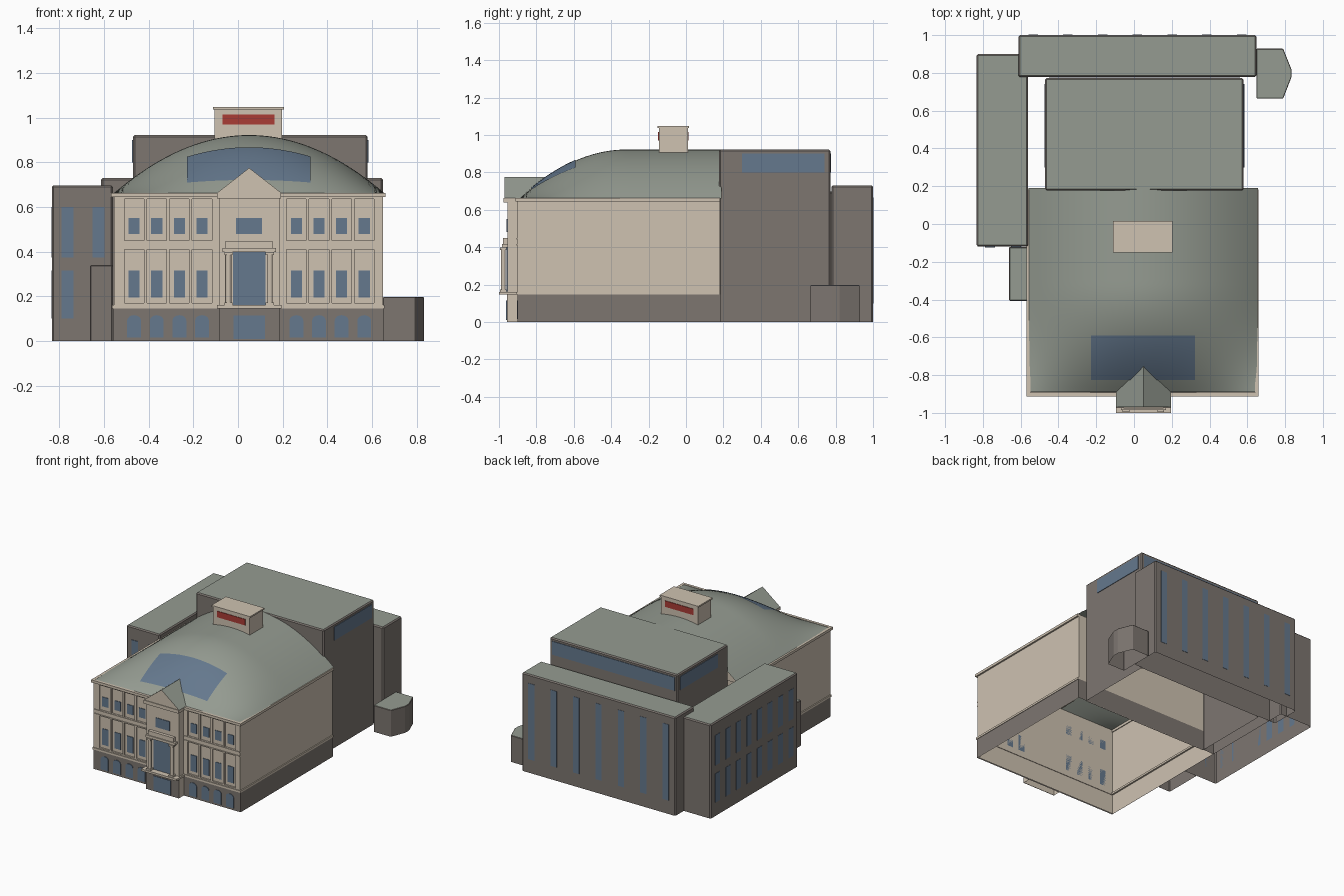
import bpy, bmesh, math

if "Cube" in bpy.data.objects:
    bpy.data.objects.remove(bpy.data.objects["Cube"])


def material(name, r, g, b):
    m = bpy.data.materials.new(name)
    m.diffuse_color = (r, g, b, 1)
    m.use_nodes = True
    m.node_tree.nodes["Principled BSDF"].inputs["Base Color"].default_value = m.diffuse_color
    return m


CREAM = material("cream stone", 0.62, 0.54, 0.44)
GREY = material("grey masonry", 0.205, 0.18, 0.163)
ROOF = material("grey green roof", 0.30, 0.33, 0.285)
GLASS = material("blue glass", 0.13, 0.19, 0.27)
RED = material("red sign", 0.40, 0.045, 0.035)


def finish(bm, name, *mats):
    me = bpy.data.meshes.new(name)
    bmesh.ops.recalc_face_normals(bm, faces=bm.faces)
    bm.to_mesh(me)
    bm.free()
    for m in mats:
        me.materials.append(m)
    ob = bpy.data.objects.new(name, me)
    bpy.context.collection.objects.link(ob)
    return ob


def add_prism(bm, pts, a, b, axis):
    """Extrude a 2D outline from a to b, along y (outline xz) or z (outline xy)."""
    def place(p, t):
        return (p[0], t, p[1]) if axis == 'y' else (p[0], p[1], t)
    lo = [bm.verts.new(place(p, a)) for p in pts]
    hi = [bm.verts.new(place(p, b)) for p in pts]
    bm.faces.new(lo)
    bm.faces.new(hi)
    n = len(pts)
    for i in range(n):
        bm.faces.new((lo[i], lo[(i + 1) % n], hi[(i + 1) % n], hi[i]))


def rect(x0, x1, y0, y1):
    return [(x0, y0), (x1, y0), (x1, y1), (x0, y1)]


def boxes(name, dims, mat):
    """Several boxes (x0, x1, y0, y1, z0, z1) as one object."""
    bm = bmesh.new()
    for x0, x1, y0, y1, z0, z1 in dims:
        add_prism(bm, rect(x0, x1, y0, y1), z0, z1, 'z')
    return finish(bm, name, mat)


def drop_faces(bm, sign):
    bm.normal_update()
    bmesh.ops.recalc_face_normals(bm, faces=bm.faces)
    bmesh.ops.delete(bm, geom=[f for f in bm.faces if f.normal.z * sign > 0.9], context='FACES')


def block(name, outline, height, bevel=0.008):
    """Grey wing with open bottom, softened top edge and green roof."""
    bm = bmesh.new()
    add_prism(bm, outline, 0, height, 'z')
    drop_faces(bm, -1)
    edges = [e for e in bm.edges if not e.is_boundary]
    bmesh.ops.bevel(bm, geom=edges, offset=bevel, segments=1, affect='EDGES')
    bm.normal_update()
    for f in bm.faces:
        if f.normal.z > 0.95:
            f.material_index = 1
    ob = finish(bm, name, GREY, ROOF)
    return ob


def shell(name, outline, z0, z1, mat):
    """Walls only, open above and below."""
    bm = bmesh.new()
    add_prism(bm, outline, z0, z1, 'z')
    drop_faces(bm, 1)
    drop_faces(bm, -1)
    return finish(bm, name, mat)


L, R, F, B = -0.555, 0.648, -0.89, 0.183
MID = 0.05

# Rear masses
block("stage_tower", rect(-0.47, 0.58, 0.177, 0.772), 0.922)
block("rear_wing", rect(-0.612, 0.648, 0.778, 1.0), 0.73)
block("left_wing", rect(-0.833, -0.56, -0.12, 0.9), 0.697)
block("left_annex", rect(-0.662, -0.56, -0.407, -0.122), 0.34, 0.005)
block("right_annex", [(0.648, 0.665), (0.79, 0.665), (0.833, 0.775), (0.833, 0.82),
                      (0.79, 0.928), (0.648, 0.928)], 0.197, 0.003)

# Windows of the rear masses
T = 0.004
boxes("tower_band_windows", [
    (0.58, 0.58 + T, 0.30, 0.74, 0.80, 0.90),
    (-0.47 - T, -0.47, 0.30, 0.74, 0.80, 0.90),
    (-0.45, 0.56, 0.772, 0.772 + T, 0.80, 0.90)], GLASS)
boxes("rear_strip_windows", [
    (x - 0.025, x + 0.025, 1.0 - T / 2, 1.0, 0.10, 0.665)
    for x in [0.57 - 0.184 * i for i in range(7)]], GLASS).location.y = 0.002
side = [(-0.833 - T / 2, -0.833, y - 0.028, y + 0.028, z0, z1)
        for y in [0.82 - 0.123 * i for i in range(8)]
        for z0, z1 in ((0.10, 0.315), (0.375, 0.60))]
front = [(x - 0.027, x + 0.027, -0.12 - T, -0.12, z0, z1)
         for x in (-0.763, -0.625) for z0, z1 in ((0.10, 0.315), (0.375, 0.60))]
boxes("left_wing_windows", side + front, GLASS)

# Main hall
shell("hall_walls", rect(L, R, F, B), 0, 0.66, CREAM)
shell("hall_base", rect(L - 0.004, R + 0.004, F - 0.01, B + 0.001), 0, 0.148, GREY)


def ring(x0, x1, y0, z0, z1, d=0.02):
    """Moulding along the front and both sides."""
    return [(x0, x1, y0, y0 + d, z0, z1), (x0, x0 + d, y0 + d, B, z0, z1),
            (x1 - d, x1, y0 + d, B, z0, z1)]


boxes("hall_mouldings",
      ring(L - 0.008, R + 0.008, F - 0.016, 0.146, 0.161)
      + ring(L - 0.014, R + 0.012, F - 0.022, 0.644, 0.663), CREAM)

# Facade grid: piers between bays plus horizontal bands
left_bays = [-0.465 + 0.1013 * i for i in range(4)]
bays = left_bays + [2 * MID - x for x in reversed(left_bays)]
H = 0.044
grid = []
for group in (bays[:4], bays[4:]):
    edges = ([L if group[0] < 0 else 0.18] + [c for x in group for c in (x - H, x + H)]
             + [-0.08 if group[0] < 0 else R])
    for i in range(0, len(edges), 2):
        grid.append((edges[i], edges[i + 1], F - 0.011, F, 0.16, 0.645))
    for i in range(1, len(edges) - 1, 2):
        for z0, z1 in ((0.16, 0.17), (0.41, 0.45), (0.635, 0.645)):
            grid.append((edges[i], edges[i + 1], F - 0.011, F, z0, z1))
    grid.append((edges[0], edges[-1], F - 0.016, F - 0.011, 0.41, 0.418))
    grid.append((edges[0], edges[-1], F - 0.016, F - 0.011, 0.44, 0.448))
boxes("facade_piers", grid, CREAM)
boxes("facade_windows", [(x - 0.025, x + 0.025, F - T, F, z0, z1)
                         for x in bays for z0, z1 in ((0.195, 0.315), (0.48, 0.55))], GLASS)
bm = bmesh.new()
for x in bays:
    arch = [(x - 0.031, 0.015), (x + 0.031, 0.015)]
    arch += [(x + 0.031 * math.cos(a), 0.092 + 0.024 * math.sin(a))
             for a in [math.pi * k / 8 for k in range(9)]]
    add_prism(bm, arch, F - 0.01 - T, F - 0.01, 'y')
finish(bm, "basement_arched_windows", GLASS)

# Central entrance bay
P = -0.955
PL, PR = MID - 0.135, MID + 0.135
shell("entrance_bay", rect(PL, PR, P, F), 0, 0.66, CREAM)
boxes("entrance_base", [(PL, PR, P - 0.003, P, 0, 0.148)], GREY)
boxes("entrance_mouldings", [
    (PL - 0.01, PR + 0.01, -1.0, F, 0.146, 0.161),
    (MID - 0.12, MID + 0.12, -0.985, P, 0.398, 0.416),
    (MID - 0.105, MID + 0.105, -0.978, P, 0.416, 0.448),
    (PL - 0.008, PR + 0.008, -0.975, F, 0.638, 0.663)], CREAM)
boxes("entrance_glass", [
    (MID - 0.07, MID + 0.07, P - 0.003 - T, P - 0.003, 0.01, 0.115),
    (MID - 0.073, MID + 0.073, P - T, P, 0.162, 0.405),
    (MID - 0.058, MID + 0.058, P - T, P, 0.48, 0.55)], GLASS)
for s, side_name in ((-1, "left"), (1, "right")):
    cx = MID + s * 0.092
    bm = bmesh.new()
    circle = [(cx + 0.013 * math.cos(k * math.pi / 8), -0.977 + 0.013 * math.sin(k * math.pi / 8))
              for k in range(16)]
    add_prism(bm, circle, 0.161, 0.398, 'z')
    for z0, z1 in ((0.161, 0.173), (0.386, 0.398)):
        add_prism(bm, rect(cx - 0.018, cx + 0.018, -0.994, -0.96), z0, z1, 'z')
    finish(bm, side_name + "_entrance_column", CREAM)

# Pediment: cream gable front with green roof slopes
bm = bmesh.new()
add_prism(bm, [(PL - 0.01, 0.662), (PR + 0.01, 0.662), (MID, 0.775)], -0.97, -0.745, 'y')
bm.normal_update()
bmesh.ops.recalc_face_normals(bm, faces=bm.faces)
for f in bm.faces:
    f.material_index = 1 if f.normal.z > 0.3 else 0
finish(bm, "pediment", CREAM, ROOF)


# Domed roof: parabolic vault that rounds down towards the front
def dome_z(x, y):
    u = (x - MID) / 0.606
    t = min(0, (y + 0.32) / 0.57)
    return 0.661 + 0.261 * max(0, 1 - u * u) * max(0, 1 - t * t)


def dome_patch(name, x0, x1, y0, y1, nx, ny, lift, mat):
    bm = bmesh.new()
    v = [[bm.verts.new((x, y, dome_z(x, y) + lift))
          for x in [x0 + (x1 - x0) * i / nx for i in range(nx + 1)]]
         for y in [y0 + (y1 - y0) * j / ny for j in range(ny + 1)]]
    for j in range(ny):
        for i in range(nx):
            bm.faces.new((v[j][i], v[j][i + 1], v[j + 1][i + 1], v[j + 1][i]))
    for f in bm.faces:
        f.smooth = True
    return finish(bm, name, mat)


dome_patch("domed_roof", L - 0.003, R + 0.008, F, 0.19, 40, 40, 0, ROOF)
dome_patch("roof_skylight", -0.228, 0.324, -0.825, -0.59, 20, 12, 0.004, GLASS)

# Rooftop sign block
boxes("sign_block", [(-0.105, 0.198, -0.145, 0.01, 0.88, 1.037),
                     (-0.112, 0.205, -0.152, 0.017, 1.037, 1.048)], CREAM)
boxes("sign_panels", [(-0.07, 0.163, -0.145 - T, -0.145, 0.97, 1.015),
                      (-0.07, 0.163, 0.01, 0.01 + T, 0.97, 1.015)], RED)
